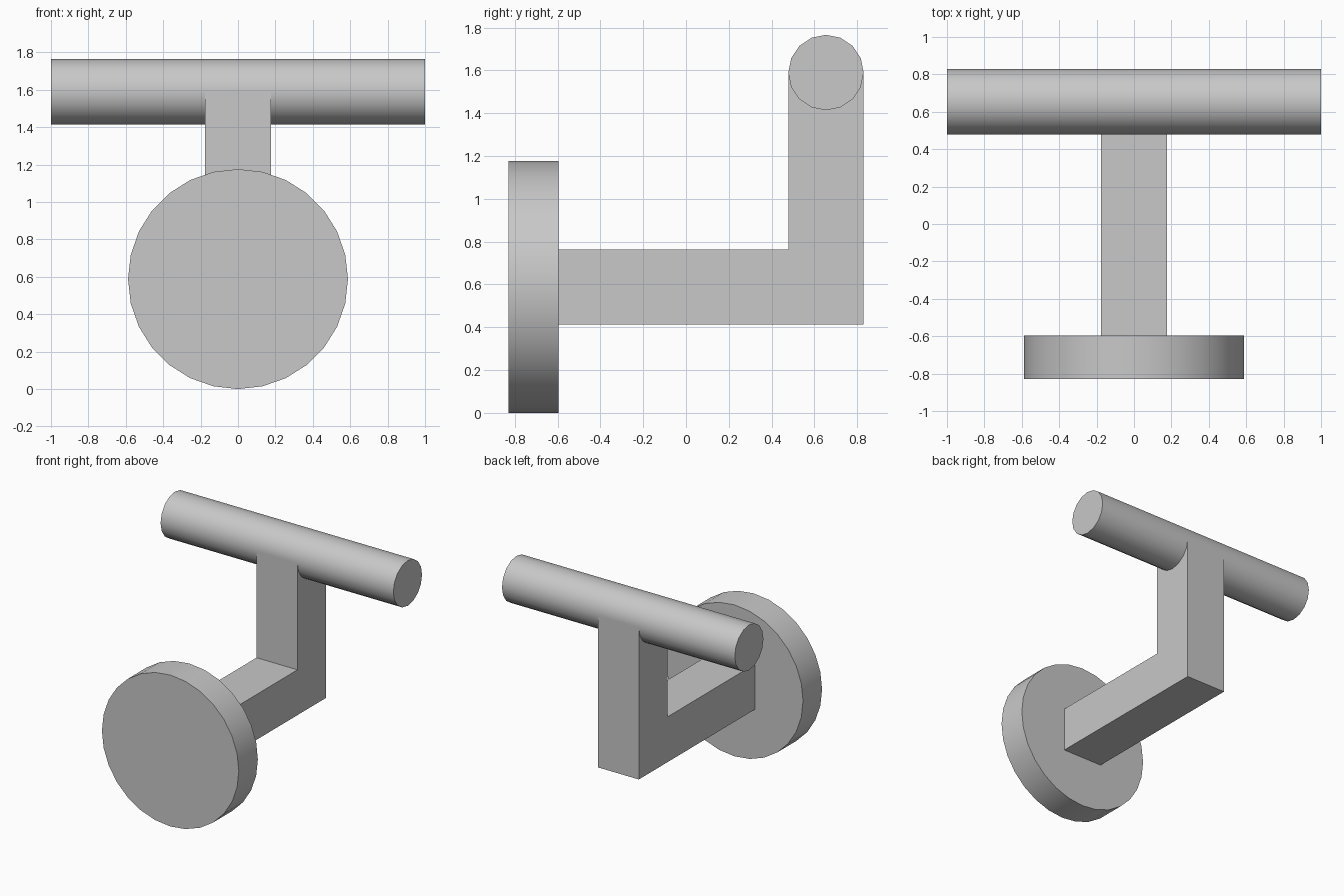
import bpy, bmesh, math
from mathutils import Matrix

cube = bpy.data.objects.get("Cube")
if cube:
    bpy.data.objects.remove(cube, do_unlink=True)

# Single plain grey for the whole bracket
GREY = (0.58, 0.58, 0.58, 1.0)
grey = bpy.data.materials.new("plain grey")
grey.use_nodes = True
grey.diffuse_color = GREY
grey.node_tree.nodes["Principled BSDF"].inputs["Base Color"].default_value = GREY


def add_object(name, bm):
    bmesh.ops.recalc_face_normals(bm, faces=bm.faces)
    mesh = bpy.data.meshes.new(name)
    bm.to_mesh(mesh)
    bm.free()
    mesh.materials.append(grey)
    obj = bpy.data.objects.new(name, mesh)
    bpy.context.collection.objects.link(obj)
    return obj


def cylinder(name, sides, radius, length, centre, axis):
    """Capped cylinder along x or y, with a vertex at its top."""
    bm = bmesh.new()
    bmesh.ops.create_cone(bm, cap_ends=True, segments=sides,
                          radius1=radius, radius2=radius, depth=length)
    turn = Matrix.Rotation(math.pi / 2, 4, "Y" if axis == "x" else "X")
    bmesh.ops.transform(bm, matrix=Matrix.Translation(centre) @ turn, verts=bm.verts)
    obj = add_object(name, bm)
    bpy.ops.object.select_all(action="DESELECT")
    obj.select_set(True)
    bpy.context.view_layer.objects.active = obj
    bpy.ops.object.shade_smooth_by_angle(angle=math.radians(35))
    return obj


R = 0.176         # bar radius, also half the arm thickness
DISC = 0.588      # disc radius
BACK = 0.83       # rear extent
BAR_Z = 1.59

# Round mounting plate and crossbar
cylinder("mounting_disc", 28, DISC, 0.234, (0, -BACK + 0.117, DISC), "y")
cylinder("crossbar", 16, R, 2.0, (0, BACK - R, BAR_Z), "x")

# L-shaped arm: side profile extruded across x
low, high, inner, start = DISC - R, DISC + R, BACK - 2 * R, -0.596
profile = [(start, low), (BACK, low), (BACK, BAR_Z),
           (inner, BAR_Z), (inner, high), (start, high)]
bm = bmesh.new()
face = bm.faces.new([bm.verts.new((-R, y, z)) for y, z in profile])
extruded = bmesh.ops.extrude_face_region(bm, geom=[face])["geom"]
bmesh.ops.translate(bm, vec=(2 * R, 0, 0),
                    verts=[v for v in extruded if isinstance(v, bmesh.types.BMVert)])
add_object("support_arm", bm)
